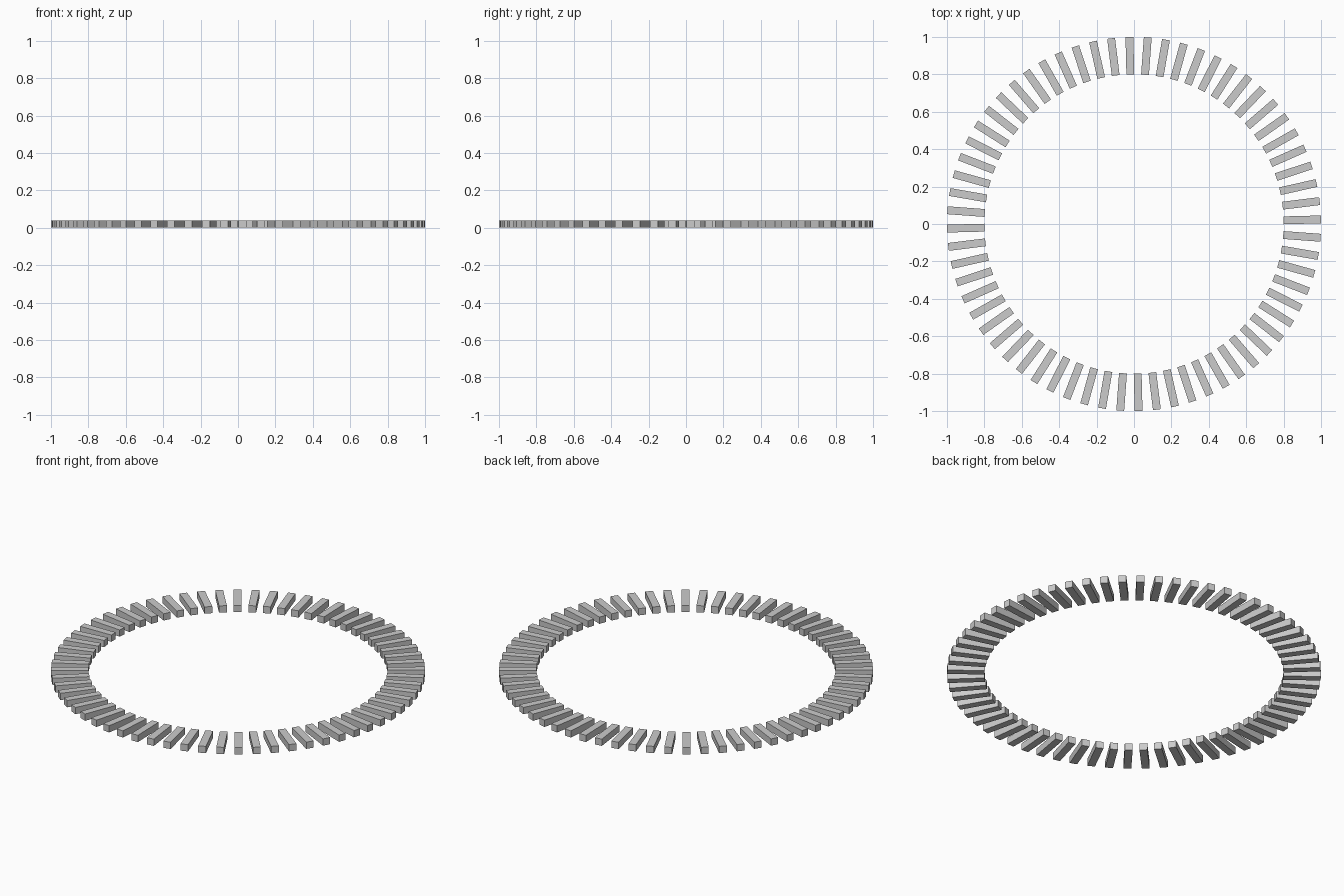
import bpy, math

if "Cube" in bpy.data.objects:
    bpy.data.objects.remove(bpy.data.objects["Cube"])

COUNT = 64                      # blocks around the ring
STEP = 2 * math.pi / COUNT
INNER, OUTER = 0.80, 1.0
WIDTH, HEIGHT = 0.042, 0.04

# one shared box mesh for every block
bpy.ops.mesh.primitive_cube_add(size=1)
first = bpy.context.object
mesh = first.data
mesh.name = "ring_block"
for v in mesh.vertices:
    v.co.x *= OUTER - INNER
    v.co.y *= WIDTH
    v.co.z *= HEIGHT

# radial blocks in a circle
mid = (INNER + OUTER) / 2
for i in range(COUNT):
    a = (i + 0.25) * STEP
    block = first if i == 0 else bpy.data.objects.new("ring_block", mesh)
    if i:
        bpy.context.collection.objects.link(block)
    block.name = f"ring_block_{i + 1:02d}"
    block.location = (mid * math.cos(a), mid * math.sin(a), HEIGHT / 2)
    block.rotation_euler = (0, 0, a)
